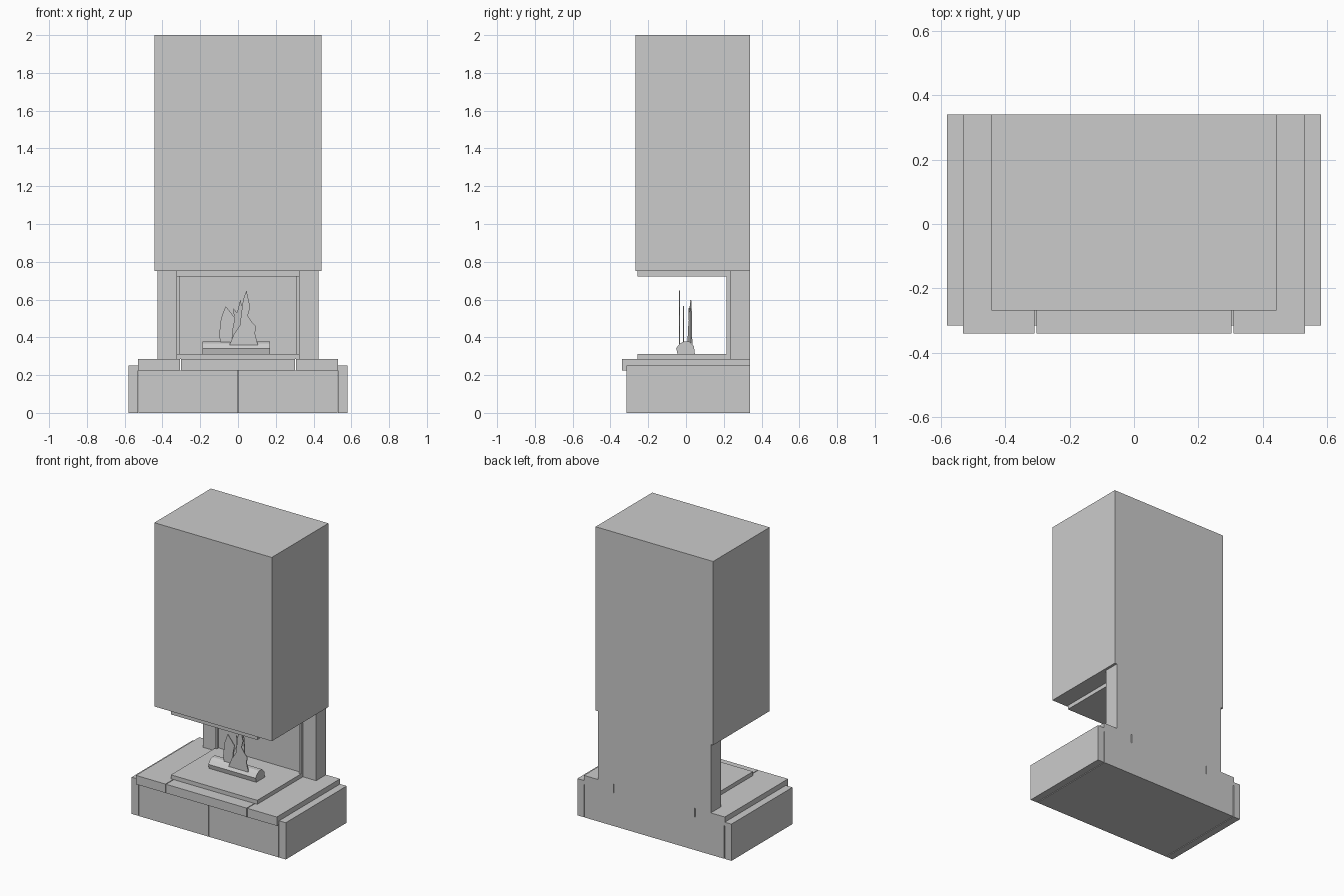
import bpy, bmesh
from mathutils import Matrix

if "Cube" in bpy.data.objects:
    bpy.data.objects.remove(bpy.data.objects["Cube"])


def make_object(name, bm):
    bmesh.ops.recalc_face_normals(bm, faces=bm.faces)
    mesh = bpy.data.meshes.new(name)
    bm.to_mesh(mesh)
    bm.free()
    obj = bpy.data.objects.new(name, mesh)
    bpy.context.collection.objects.link(obj)
    return obj


def box(name, x0, x1, y0, y1, z0, z1):
    bm = bmesh.new()
    size = Matrix.Diagonal((x1 - x0, y1 - y0, z1 - z0, 1))
    centre = Matrix.Translation(((x0 + x1) / 2, (y0 + y1) / 2, (z0 + z1) / 2))
    bmesh.ops.create_cube(bm, size=1, matrix=centre @ size)
    return make_object(name, bm)


def extrude(name, points, offset):
    bm = bmesh.new()
    face = bm.faces.new([bm.verts.new(p) for p in points])
    result = bmesh.ops.extrude_face_region(bm, geom=[face], use_keep_orig=True)
    verts = [v for v in result["geom"] if isinstance(v, bmesh.types.BMVert)]
    bmesh.ops.translate(bm, verts=verts, vec=offset)
    return make_object(name, bm)


BACK = 0.34

# Base: inner core, side panels and two front panels with narrow joints
box("base_core", -0.525, 0.525, -0.305, BACK, 0, 0.225)
for side, s in (("left", -1), ("right", 1)):
    a, b = sorted((s * 0.53, s * 0.58))
    box(f"base_side_{side}", a, b, -0.315, BACK, 0, 0.25)
    a, b = sorted((s * 0.002, s * 0.526))
    box(f"base_front_{side}", a, b, -0.315, -0.295, 0, 0.225)

# Hearth slab in three pieces with joints
box("hearth_slab_middle", -0.303, 0.303, -0.34, BACK, 0.225, 0.285)
box("hearth_slab_left", -0.53, -0.308, -0.34, BACK, 0.225, 0.285)
box("hearth_slab_right", 0.308, 0.53, -0.34, BACK, 0.225, 0.285)

# Back wall and chimney hood
box("back_wall", -0.425, 0.425, 0.233, BACK, 0.285, 0.75)
box("chimney_hood", -0.442, 0.442, -0.268, BACK, 0.75, 2.0)

# Firebox floor, ceiling and back rails
box("firebox_floor", -0.325, 0.325, -0.257, 0.233, 0.285, 0.312)
box("firebox_ceiling", -0.325, 0.325, -0.257, 0.233, 0.723, 0.75)
box("firebox_rail_left", -0.325, -0.31, 0.215, 0.233, 0.312, 0.723)
box("firebox_rail_right", 0.31, 0.325, 0.215, 0.233, 0.312, 0.723)

# Faceted log lying across the floor
log_section = [(-0.045, 0.312), (-0.052, 0.342), (-0.033, 0.367), (-0.012, 0.377),
               (0.018, 0.377), (0.042, 0.352), (0.047, 0.312)]
extrude("log", [(-0.187, y, z) for y, z in log_section], (0.356, 0, 0))

# Flames cut from thin sheets
tall = [(-0.045, 0.36), (-0.02, 0.42), (0.01, 0.465), (0.018, 0.53), (0.027, 0.6),
        (0.045, 0.648), (0.064, 0.56), (0.052, 0.515), (0.075, 0.48), (0.095, 0.46),
        (0.09, 0.42), (0.105, 0.36)]
left = [(-0.09, 0.36), (-0.1, 0.41), (-0.09, 0.5), (-0.066, 0.565), (-0.045, 0.54),
        (-0.015, 0.5), (-0.025, 0.45), (-0.03, 0.4), (-0.04, 0.36)]
rear = [(-0.05, 0.36), (-0.04, 0.44), (-0.02, 0.49), (-0.025, 0.555), (-0.005, 0.53),
        (0.012, 0.598), (0.028, 0.54), (0.03, 0.46), (0.04, 0.36)]
for name, outline, y, turn in (("flame_tall", tall, -0.035, 0),
                               ("flame_left", left, -0.014, 0),
                               ("flame_rear", rear, 0.022, 0.22)):
    extrude(name, [(x, y - 0.003 + x * turn, z) for x, z in outline], (0, 0.006, 0))
